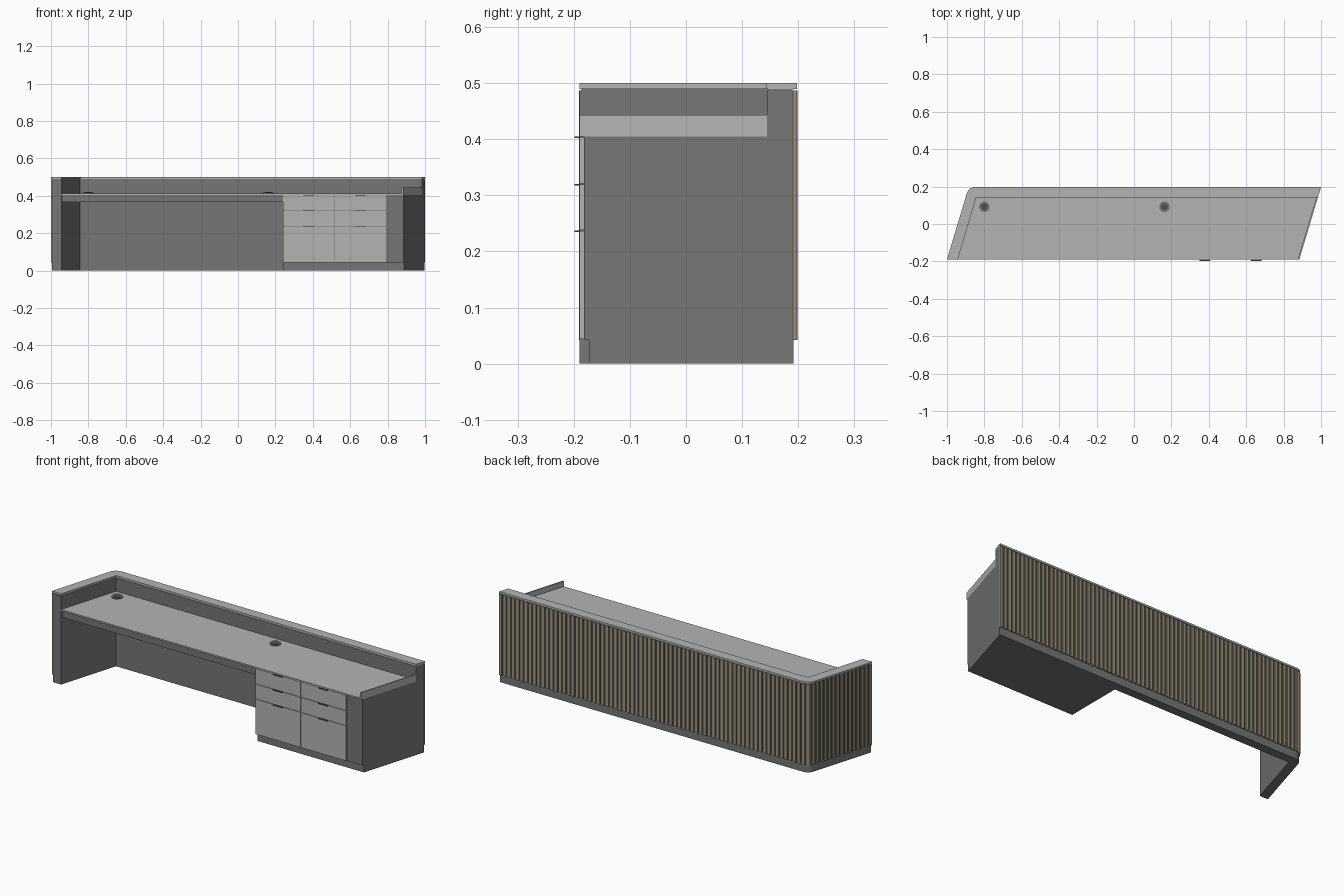
import bpy, bmesh, math
from mathutils import Vector, Matrix

if "Cube" in bpy.data.objects:
    bpy.data.objects.remove(bpy.data.objects["Cube"])

K = 0.3                      # sideways slant of both ends
S = math.sqrt(1 + K * K)
YF, YB, WALL = -0.19, 0.198, 0.054


def material(name, rgb):
    m = bpy.data.materials.new(name)
    m.diffuse_color = (*rgb, 1)
    m.use_nodes = True
    m.node_tree.nodes["Principled BSDF"].inputs["Base Color"].default_value = m.diffuse_color
    return m


LIGHT = material("light grey laminate", (0.45, 0.46, 0.45))
DARK = material("dark grey panel", (0.18, 0.18, 0.18))
WOOD = material("brown slat", (0.33, 0.29, 0.2))
BACKING = material("slat backing", (0.09, 0.088, 0.08))
METAL = material("dark metal", (0.08, 0.08, 0.08))


def finish(name, bm, mat):
    bmesh.ops.recalc_face_normals(bm, faces=bm.faces)
    me = bpy.data.meshes.new(name)
    bm.to_mesh(me)
    bm.free()
    me.materials.append(mat)
    ob = bpy.data.objects.new(name, me)
    bpy.context.collection.objects.link(ob)
    return ob


def prism(name, pts, z0, z1, mat):
    bm = bmesh.new()
    lo = [bm.verts.new((x, y, z0)) for x, y in pts]
    hi = [bm.verts.new((x, y, z1)) for x, y in pts]
    n = len(pts)
    bm.faces.new(lo[::-1])
    bm.faces.new(hi)
    for i in range(n):
        j = (i + 1) % n
        bm.faces.new((lo[i], lo[j], hi[j], hi[i]))
    return finish(name, bm, mat)


def box(name, x0, x1, y0, y1, z0, z1, mat):
    return prism(name, [(x0, y0), (x1, y0), (x1, y1), (x0, y1)], z0, z1, mat)


def left(y, d=0):            # slanted left line, moved inwards by d
    return -1 + K * (y - YF) + S * d


def right(y, d=0):           # slanted right line, moved inwards by d
    return 1 - K * (YB - y) - S * d


def outer_path(d, yf=YF, radius=0.05, steps=10):
    """Outside line: front left, rounded back corner, back right."""
    r = radius - d
    cy = YB - radius
    cx = left(cy, radius)
    a0 = math.pi - math.atan(K)
    pts = [(left(yf, d), yf)]
    for i in range(steps + 1):
        a = a0 + (math.pi / 2 - a0) * i / steps
        pts.append((cx + r * math.cos(a), cy + r * math.sin(a)))
    pts.append((right(YB - d), YB - d))
    return pts


def wall_outline(d, inner=WALL, yf=YF):
    yi = YB - inner
    return outer_path(d, yf) + [(right(yi), yi), (left(yi, inner), yi), (left(yf, inner), yf)]


# L-shaped wall, shadow gap and cap
prism("plinth_wall", wall_outline(0.006), 0, 0.042, DARK)
prism("l_shaped_wall", wall_outline(0.008), 0.042, 0.487, DARK)
prism("cap_shadow_gap", wall_outline(0.008, WALL - 0.002, YF + 0.004), 0.487, 0.49, DARK)
prism("wall_cap", wall_outline(0, WALL + 0.001), 0.49, 0.5, LIGHT)
prism("slat_backing", outer_path(0.0055) + outer_path(0.0085)[::-1], 0.042, 0.487, BACKING)

# Vertical slats spaced along the outside line
path = [Vector((x, y, 0)) for x, y in outer_path(0.003, steps=16)]
lengths = [(b - a).length for a, b in zip(path, path[1:])]
total = sum(lengths)
WIDTH = 0.016
count = round((total - WIDTH) / 0.026)
bm = bmesh.new()
for i in range(count + 1):
    s = WIDTH / 2 + (total - WIDTH) * i / count
    for a, b, l in zip(path, path[1:], lengths):
        if s <= l:
            break
        s -= l
    t = (b - a).normalized()
    p = a + t * s
    m = (Matrix.Translation((p.x, p.y, 0.2645))
         @ Matrix.Rotation(math.atan2(t.y, t.x), 4, 'Z')
         @ Matrix.Diagonal((WIDTH, 0.006, 0.445, 1)))
    bmesh.ops.create_cube(bm, size=1, matrix=m)
finish("wall_slats", bm, WOOD)

# Desktop, right end lip and front apron
yi = YB - WALL
LIP = 0.008
prism("desktop", [(left(YF, WALL), YF), (right(YF, LIP), YF),
                  (right(yi, LIP), yi), (left(yi, WALL), yi)], 0.405, 0.413, LIGHT)
prism("end_lip", [(right(YF, LIP), YF), (right(YF), YF),
                  (right(yi), yi), (right(yi, LIP), yi)], 0.405, 0.443, LIGHT)
prism("front_apron", [(left(-0.182, WALL), -0.182), (0.24, -0.182),
                      (0.24, -0.168), (left(-0.168, WALL), -0.168)], 0.367, 0.405, DARK)

# Drawer cabinet with recessed plinth, right side follows the slant
for name, yf, z0, z1 in (("cabinet_body", -0.182, 0.042, 0.405),
                         ("cabinet_plinth", -0.173, 0, 0.042)):
    prism(name, [(0.24, yf), (right(yf), yf), (right(yi), yi), (0.24, yi)], z0, z1, DARK)

# Two columns of three drawers with thin pull tabs
for c, (x0, x1) in enumerate(((0.241, 0.514), (0.517, 0.79))):
    for r, (z0, z1) in enumerate(((0.044, 0.2365), (0.2385, 0.3195), (0.3215, 0.404))):
        box(f"drawer_front_{c}_{r}", x0, x1, YF, -0.181, z0, z1, LIGHT)
        xm = (x0 + x1) / 2
        box(f"drawer_pull_{c}_{r}", xm - 0.028, xm + 0.028, -0.199, YF + 0.002,
            z1 - 0.002, z1 + 0.001, METAL)

# Cable grommets: raised ring around a dark disc
for i, x in enumerate((-0.80, 0.163)):
    for part, rad, top, mat in (("ring", 0.028, 0.418, DARK), ("insert", 0.018, 0.4195, METAL)):
        circle = [(x + rad * math.cos(a * math.tau / 32), 0.092 + rad * math.sin(a * math.tau / 32))
                  for a in range(32)]
        prism(f"grommet_{part}_{i}", circle, 0.41, top, mat)
